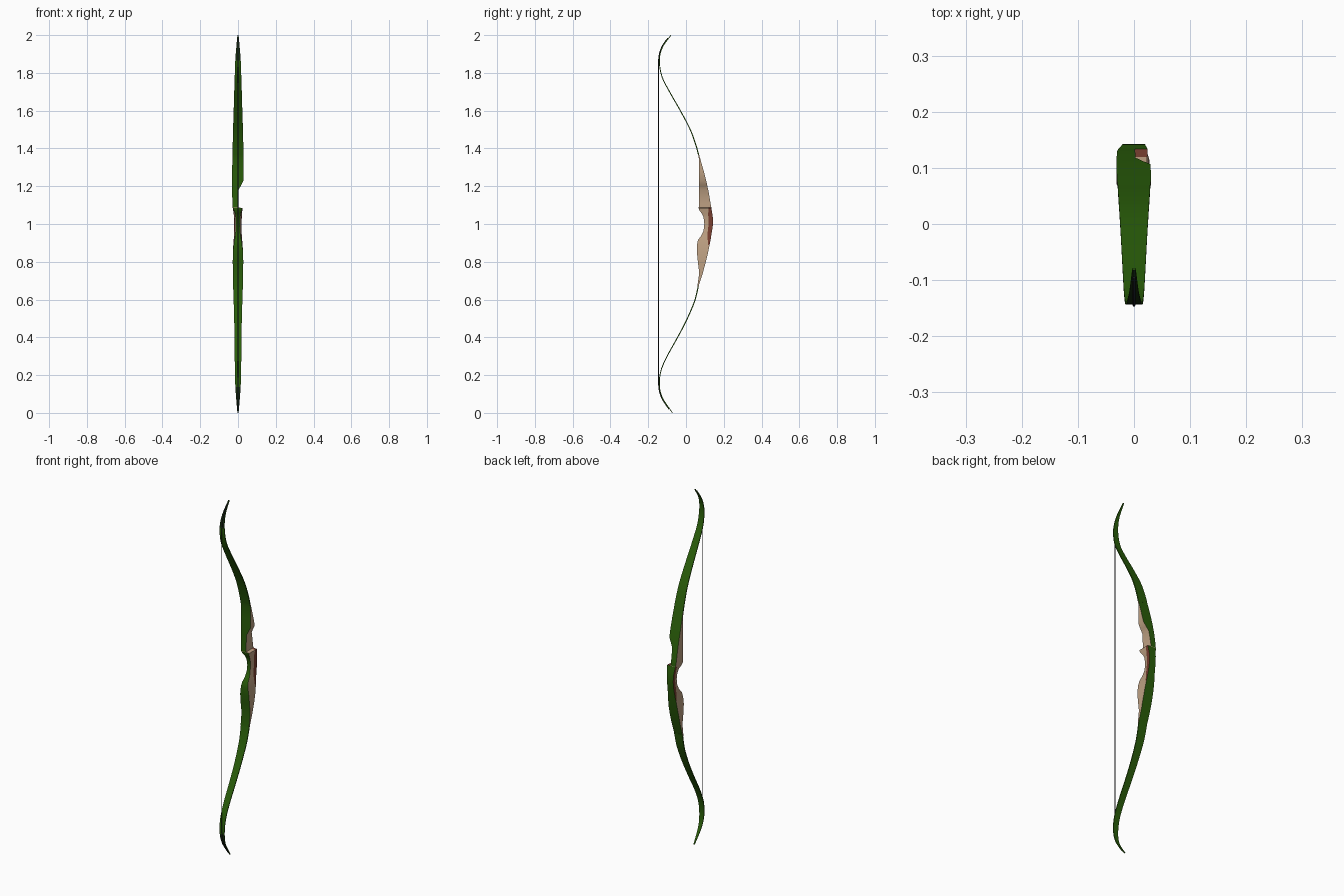
import bpy, bmesh, math
from mathutils import Vector

if "Cube" in bpy.data.objects:
    bpy.data.objects.remove(bpy.data.objects["Cube"])


def material(name, rgb):
    m = bpy.data.materials.new(name)
    m.diffuse_color = (*rgb, 1)
    m.use_nodes = True
    m.node_tree.nodes["Principled BSDF"].inputs["Base Color"].default_value = m.diffuse_color
    return m


GREEN = material("limb green", (0.023, 0.112, 0.003))
DARK = material("tip dark green", (0.007, 0.026, 0.004))
TAN = material("riser tan wood", (0.52, 0.36, 0.23))
RED = material("grip red wood", (0.19, 0.05, 0.03))
BLACK = material("string black", (0.012, 0.012, 0.014))


def spline(pts, steps=6):
    """Catmull-Rom samples through tuples of any length."""
    out = []
    for i in range(len(pts) - 1):
        p0, p1, p2, p3 = (pts[max(0, min(len(pts) - 1, i + k))] for k in (-1, 0, 1, 2))
        for s in range(steps):
            t = s / steps
            out.append(tuple(0.5 * (2 * b + (c - a) * t + (2 * a - 5 * b + 4 * c - d) * t * t
                                    + (3 * b - a - 3 * c + d) * t ** 3)
                             for a, b, c, d in zip(p0, p1, p2, p3)))
    return out + [pts[-1]]


def loft(name, rings, mats, pick):
    """Skin equal-sized rings; pick(side, z) gives the material index."""
    bm = bmesh.new()
    rows = [[bm.verts.new(p) for p in ring] for ring in rings]
    n = len(rows[0])
    for a, b in zip(rows, rows[1:]):
        for k in range(n):
            f = bm.faces.new((a[k], a[(k + 1) % n], b[(k + 1) % n], b[k]))
            f.material_index = pick(k, f.calc_center_median().z)
    bm.faces.new(rows[0])
    bm.faces.new(rows[-1])
    bmesh.ops.recalc_face_normals(bm, faces=bm.faces)
    me = bpy.data.meshes.new(name)
    bm.to_mesh(me)
    bm.free()
    for m in mats:
        me.materials.append(m)
    ob = bpy.data.objects.new(name, me)
    bpy.context.collection.objects.link(ob)
    bpy.ops.object.select_all(action='DESELECT')
    ob.select_set(True)
    bpy.context.view_layer.objects.active = ob
    bpy.ops.object.shade_smooth_by_angle(angle=math.radians(35))
    return ob


# Limbs: centre path (y, z, half width) from riser to tip
upper = [(0.067, 1.365, 0.029), (0.05, 1.425, 0.028), (0.02, 1.505, 0.026),
         (-0.03, 1.60, 0.023), (-0.087, 1.70, 0.020), (-0.127, 1.78, 0.0175),
         (-0.141, 1.865, 0.0145), (-0.125, 1.935, 0.009), (-0.08, 1.999, 0.003)]
lower = [(0.067, 0.68, 0.026), (0.045, 0.59, 0.023), (0.0, 0.485, 0.020),
         (-0.05, 0.39, 0.0185), (-0.10, 0.30, 0.0175), (-0.132, 0.225, 0.0165),
         (-0.141, 0.15, 0.0145), (-0.125, 0.08, 0.010), (-0.072, 0.001, 0.003)]
wrap = {}
for name, pts in (("upper_limb", upper), ("lower_limb", lower)):
    path = spline(pts)
    rings, wrap[name] = [], []
    for i, (y, z, w) in enumerate(path):
        a, b = path[max(i - 1, 0)], path[min(i + 1, len(path) - 1)]
        t = Vector((0, b[0] - a[0], b[1] - a[1])).normalized()
        belly = Vector((0, -abs(t.z), t.y * (1 if t.z > 0 else -1)))
        c = Vector((0, y, z))
        h = 0.003 - 0.001 * i / len(path)
        side = Vector((w, 0, 0))
        rings.append([c + belly * h - side, c + belly * h + side,
                      c - belly * h + side, c - belly * h - side])
        if 36 <= i <= 46:
            wrap[name].append(c + belly * (h + 0.0015))
    loft(name, rings, [GREEN, DARK],
         lambda k, z: 1 if k == 0 and (z > 1.87 or z < 0.14) else 0)

# Riser: z, belly y, back y, left x, right x, belly width factor
riser = [(1.367, 0.0635, 0.0695, -0.029, 0.029, 1), (1.34, 0.070, 0.077, -0.030, 0.030, 1),
         (1.28, 0.070, 0.094, -0.031, 0.030, 1), (1.23, 0.070, 0.107, -0.031, 0.029, 1),
         (1.205, 0.070, 0.112, -0.031, 0.016, 1), (1.18, 0.070, 0.118, -0.031, 0.003, 1),
         (1.11, 0.070, 0.130, -0.030, 0.002, 1), (1.087, 0.067, 0.134, -0.028, 0.002, 1),
         (1.085, 0.067, 0.134, -0.028, 0.024, 0.95), (1.073, 0.070, 0.136, -0.026, 0.023, 0.85),
         (1.055, 0.084, 0.139, -0.023, 0.021, 0.65), (1.035, 0.093, 0.142, -0.021, 0.020, 0.55),
         (1.0, 0.097, 0.143, -0.020, 0.019, 0.5), (0.965, 0.093, 0.138, -0.020, 0.019, 0.55),
         (0.94, 0.082, 0.134, -0.021, 0.020, 0.65), (0.915, 0.063, 0.130, -0.023, 0.022, 0.8),
         (0.89, 0.058, 0.125, -0.025, 0.024, 0.9), (0.85, 0.058, 0.117, -0.027, 0.027, 1),
         (0.80, 0.063, 0.105, -0.028, 0.028, 1), (0.74, 0.070, 0.089, -0.027, 0.027, 1),
         (0.67, 0.060, 0.066, -0.026, 0.026, 1)]
rings = []
for z, yb, yk, xl, xr, f in riser:
    # the red stripe narrows towards both ends of the grip
    stripe = 0.026 * max(0.3, 1 - ((z - 1.0) / 0.13) ** 2)
    ym = yk - min(stripe, 0.5 * (yk - yb))
    g = 0.35 * f + 0.65
    rings.append([Vector(p) for p in (
        (xl * f, yb, z), (xr * f, yb, z), (xr * g, ym, z),
        (xr, yk, z), (xl, yk, z), (xl * g, ym, z))])


def riser_colour(side, z):
    if side in (0, 3):                      # belly and back laminations
        return 1 if 1.085 < z < 1.087 else 0
    if side in (2, 4) and 0.89 < z < 1.085:  # grip stripe
        return 2
    if side == 2 and 1.085 < z < 1.087:      # back edge of the shelf
        return 2
    return 1


loft("riser", rings, [GREEN, TAN, RED], riser_colour)


# String and its ends lying on the recurved tips
def cord(name, pts, r):
    cu = bpy.data.curves.new(name, 'CURVE')
    cu.dimensions = '3D'
    cu.bevel_depth, cu.bevel_resolution, cu.use_fill_caps = r, 2, True
    sp = cu.splines.new('POLY')
    sp.points.add(len(pts) - 1)
    for p, co in zip(sp.points, pts):
        p.co = (*co, 1)
    cu.materials.append(BLACK)
    bpy.context.collection.objects.link(bpy.data.objects.new(name, cu))


cord("bow_string", list(reversed(wrap["lower_limb"])) + wrap["upper_limb"], 0.0025)
